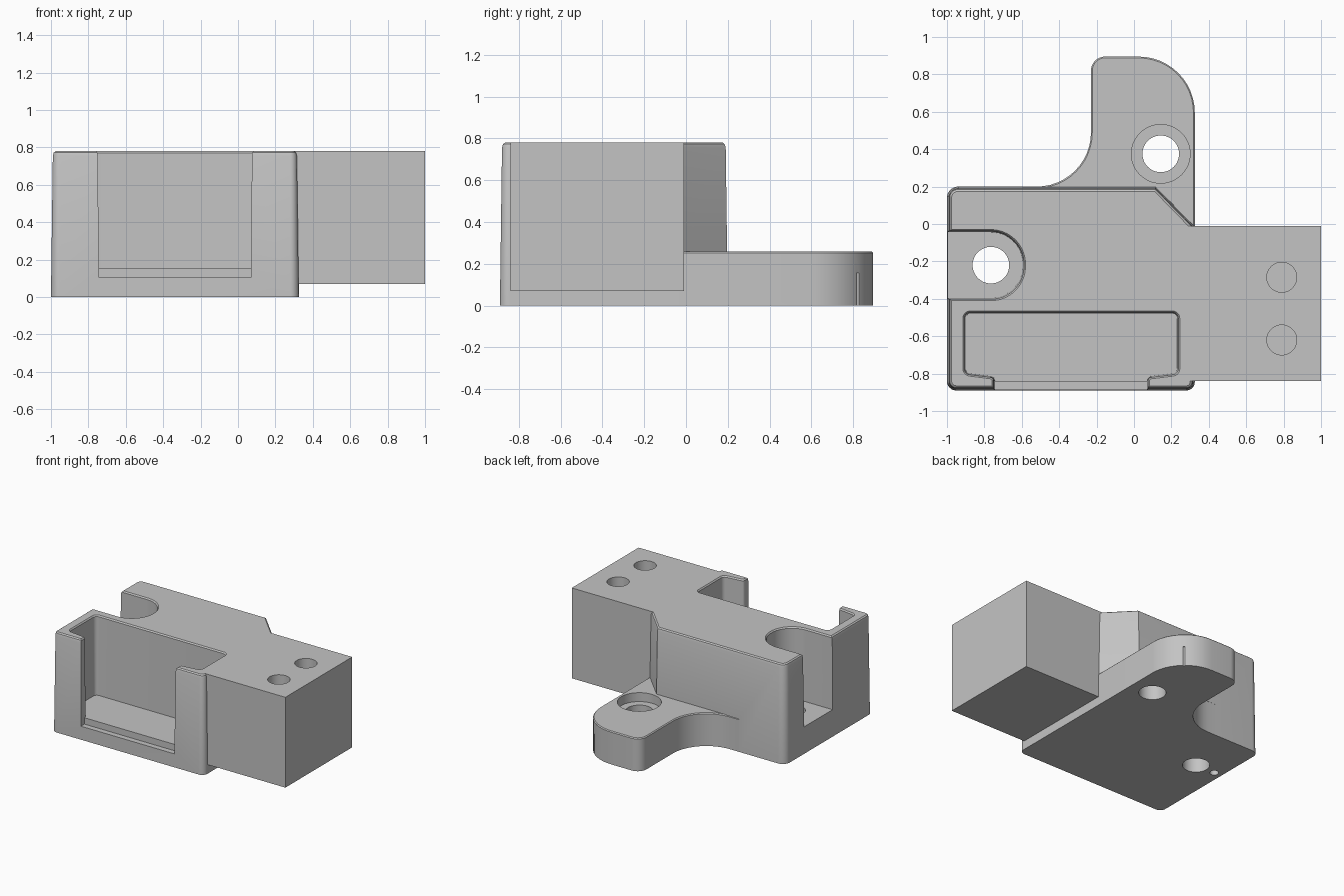
import bpy
import bmesh
import math
from mathutils import Vector, Matrix

cube = bpy.data.objects.get("Cube")
if cube:
    bpy.data.objects.remove(cube, do_unlink=True)

grey = bpy.data.materials.new("plain_grey")
grey.use_nodes = True
colour = (0.55, 0.55, 0.55, 1)
grey.diffuse_color = colour
grey.node_tree.nodes["Principled BSDF"].inputs["Base Color"].default_value = colour


def rounded(corners, steps=12):
    """Outline from (x, y, radius) corners, with each corner filleted."""
    out = []
    for i, (x, y, r) in enumerate(corners):
        p = Vector((x, y))
        if r == 0:
            out.append(p)
            continue
        a = (Vector(corners[i - 1][:2]) - p).normalized()
        b = (Vector(corners[(i + 1) % len(corners)][:2]) - p).normalized()
        half = a.angle(b) / 2
        centre = p + (a + b).normalized() * r / math.sin(half)
        start = p + a * r / math.tan(half) - centre
        turn = math.pi - 2 * half
        if a.x * b.y - a.y * b.x > 0:
            turn = -turn
        for k in range(steps + 1):
            out.append(centre + Matrix.Rotation(turn * k / steps, 2) @ start)
    return out


def circle(x, y, r, n=48):
    return [Vector((x + r * math.cos(math.tau * k / n),
                    y + r * math.sin(math.tau * k / n))) for k in range(n)]


def grow(outline, d):
    """Offset a counter-clockwise outline outwards by d."""
    out = []
    for i, p in enumerate(outline):
        e1 = (p - outline[i - 1]).normalized()
        e2 = (outline[(i + 1) % len(outline)] - p).normalized()
        n1, n2 = Vector((e1.y, -e1.x)), Vector((e2.y, -e2.x))
        out.append(p + (n1 + n2) * d / (1 + n1.dot(n2)))
    return out


def loft(name, outline, levels):
    """Solid through (z, growth) levels of one outline."""
    bm = bmesh.new()
    rings = [[bm.verts.new((p.x, p.y, z)) for p in grow(outline, d)]
             for z, d in levels]
    n = len(outline)
    for low, high in zip(rings, rings[1:]):
        for i in range(n):
            j = (i + 1) % n
            bm.faces.new((low[i], low[j], high[j], high[i]))
    bm.faces.new(rings[0][::-1])
    bm.faces.new(rings[-1])
    bmesh.ops.recalc_face_normals(bm, faces=bm.faces)
    mesh = bpy.data.meshes.new(name)
    bm.to_mesh(mesh)
    bm.free()
    mesh.materials.append(grey)
    obj = bpy.data.objects.new(name, mesh)
    bpy.context.collection.objects.link(obj)
    return obj


def rect(x0, x1, y0, y1):
    return [Vector(p) for p in ((x0, y0), (x1, y0), (x1, y1), (x0, y1))]


TOP = 0.78
ABOVE = 0.9

# Main housing with drafted walls, rounded rim and a chamfered rear corner
housing = loft("housing", rounded([
    (-1, -0.89, 0.05), (0.325, -0.89, 0.045), (0.325, -0.01, 0),
    (0.12, 0.2, 0), (-1, 0.2, 0.06)]),
    [(0, 0), (0.755, -0.01), (0.772, -0.015), (TOP, -0.025)])

# Low mounting lug at the back
lug = loft("mounting_lug", rounded([
    (0.325, -0.03, 0), (0.325, 0.895, 0.3), (-0.23, 0.895, 0.075),
    (-0.23, 0.2, 0.29), (-0.6, 0.2, 0), (-0.6, 0.1, 0), (0.2, -0.03, 0)]),
    [(0, 0), (0.253, 0), (0.26, -0.007)])

# Solid side block
block = loft("side_block", rect(0.27, 1, -0.84, -0.01), [(0.07, 0), (TOP, 0)])

# Front pocket with its opening between two lips
pocket = loft("pocket_cutter", rounded([
    (-0.905, -0.475, 0.03), (-0.905, -0.8, 0.03), (-0.748, -0.82, 0.02),
    (-0.748, -1, 0), (0.073, -1, 0), (0.073, -0.82, 0.02),
    (0.235, -0.8, 0.03), (0.235, -0.475, 0.03)], 6),
    [(0.155, -0.004), (0.77, 0.002), (TOP, 0.01), (ABOVE, 0.01)])
ledge = loft("ledge_cutter", rect(-0.744, 0.069, -1, -0.845),
             [(0.105, 0), (0.2, 0)])

# Open-ended screw recess in the side
recess = loft("recess_cutter", rounded([
    (-1.1, -0.4, 0), (-0.59, -0.4, 0.175), (-0.59, -0.04, 0.175),
    (-1.1, -0.04, 0)], 16),
    [(0.21, -0.004), (0.77, 0.002), (TOP, 0.01), (ABOVE, 0.01)])

# Screw holes, counterbore, blind holes, and the small vent and its notch
cutters = [pocket, ledge, recess]
for name, x, y, r, low, high in (
        ("recess_screw_hole", -0.765, -0.22, 0.098, -0.1, 0.3),
        ("lug_screw_hole", 0.143, 0.375, 0.098, -0.1, 0.4),
        ("lug_counterbore", 0.143, 0.375, 0.157, 0.19, 0.4),
        ("block_hole_rear", 0.79, -0.285, 0.08, 0.42, ABOVE),
        ("block_hole_front", 0.79, -0.62, 0.08, 0.42, ABOVE),
        ("base_blind_hole", -0.935, -0.22, 0.032, -0.1, 0.1),
        ("lug_notch", 0.222, 0.823, 0.008, -0.1, 0.155)):
    cutters.append(loft(name + "_cutter", circle(x, y, r), [(low, 0), (high, 0)]))

# Join the solids, then cut the openings
tools = [(lug, "UNION"), (block, "UNION")] + [(c, "DIFFERENCE") for c in cutters]
for tool, operation in tools:
    mod = housing.modifiers.new(tool.name, "BOOLEAN")
    mod.object = tool
    mod.operation = operation
    mod.solver = "EXACT"
    tool.hide_render = True

bpy.context.view_layer.update()
graph = bpy.context.evaluated_depsgraph_get()
result = bpy.data.meshes.new_from_object(housing.evaluated_get(graph))
housing.modifiers.clear()
housing.data = result
housing.name = "mounting_housing"
for tool, _ in tools:
    bpy.data.objects.remove(tool, do_unlink=True)

# Smooth the curved walls while keeping edges sharp
bpy.ops.object.select_all(action="DESELECT")
housing.select_set(True)
bpy.context.view_layer.objects.active = housing
bpy.ops.object.shade_smooth_by_angle(angle=math.radians(25))
